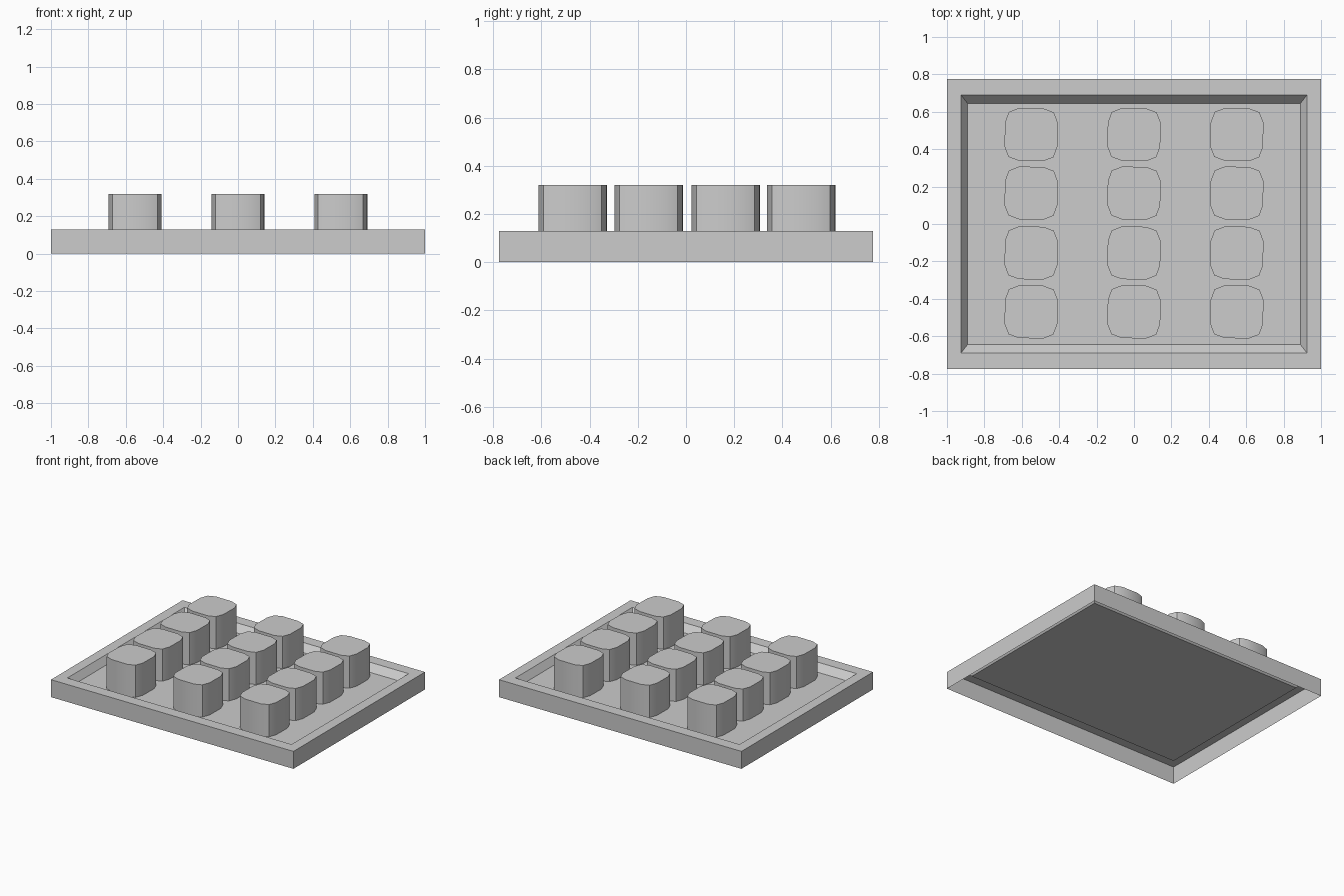
import bpy
import bmesh
import math

cube = bpy.data.objects.get("Cube")
if cube:
    bpy.data.objects.remove(cube, do_unlink=True)

GREY = (0.604, 0.604, 0.604, 1.0)
grey = bpy.data.materials.new("plain_grey")
grey.use_nodes = True
grey.diffuse_color = GREY
grey.node_tree.nodes["Principled BSDF"].inputs["Base Color"].default_value = GREY

RIM_Z, FLOOR_Z, BLOCK_TOP = 0.13, 0.08, 0.32


def mesh_from(bm, name):
    mesh = bpy.data.meshes.new(name)
    bm.to_mesh(mesh)
    bm.free()
    mesh.materials.append(grey)
    return mesh


def add_object(name, mesh, location=(0, 0, 0)):
    obj = bpy.data.objects.new(name, mesh)
    obj.location = location
    bpy.context.collection.objects.link(obj)
    return obj


def bridge(bm, lower, upper):
    n = len(lower)
    for i in range(n):
        j = (i + 1) % n
        bm.faces.new((lower[i], lower[j], upper[j], upper[i]))


# Tray: thin shell, open underneath, with a sunken floor and sloping sides
bm = bmesh.new()
signs = [(-1, -1), (1, -1), (1, 1), (-1, 1)]
sections = [(1.0, 0.775, 0.0), (1.0, 0.775, RIM_Z),
            (0.925, 0.69, RIM_Z), (0.89, 0.645, FLOOR_Z)]
rings = [[bm.verts.new((sx * w, sy * d, z)) for sx, sy in signs]
         for w, d, z in sections]
for lower, upper in zip(rings, rings[1:]):
    bridge(bm, lower, upper)
bm.faces.new(rings[-1])
add_object("tray", mesh_from(bm, "tray"))

# Block: rounded square outline, one corner repeated by quarter turns
corner = [(0.142, 0.065), (0.121, 0.119), (0.065, 0.14)]
outline = []
for turn in range(4):
    c, s = round(math.cos(turn * math.pi / 2)), round(math.sin(turn * math.pi / 2))
    outline += [(x * c - y * s, x * s + y * c) for x, y in corner]

bm = bmesh.new()
base = [bm.verts.new((x, y, FLOOR_Z)) for x, y in outline]
top = [bm.verts.new((x, y, BLOCK_TOP)) for x, y in outline]
bridge(bm, base, top)
bm.faces.new(top)
bm.faces.new(base[::-1])
block_mesh = mesh_from(bm, "block")

# Grid of blocks standing on the tray floor
blocks = []
for row, y in enumerate((-0.47, -0.155, 0.165, 0.478)):
    for column, x in enumerate((-0.55, 0.0, 0.55)):
        blocks.append(add_object(f"block_row{row + 1}_column{column + 1}",
                                 block_mesh, (x, y, 0)))

# Soften the gentle facets, keep the sharp corners
bpy.ops.object.select_all(action='DESELECT')
blocks[0].select_set(True)
bpy.context.view_layer.objects.active = blocks[0]
bpy.ops.object.shade_smooth_by_angle(angle=math.radians(30))
